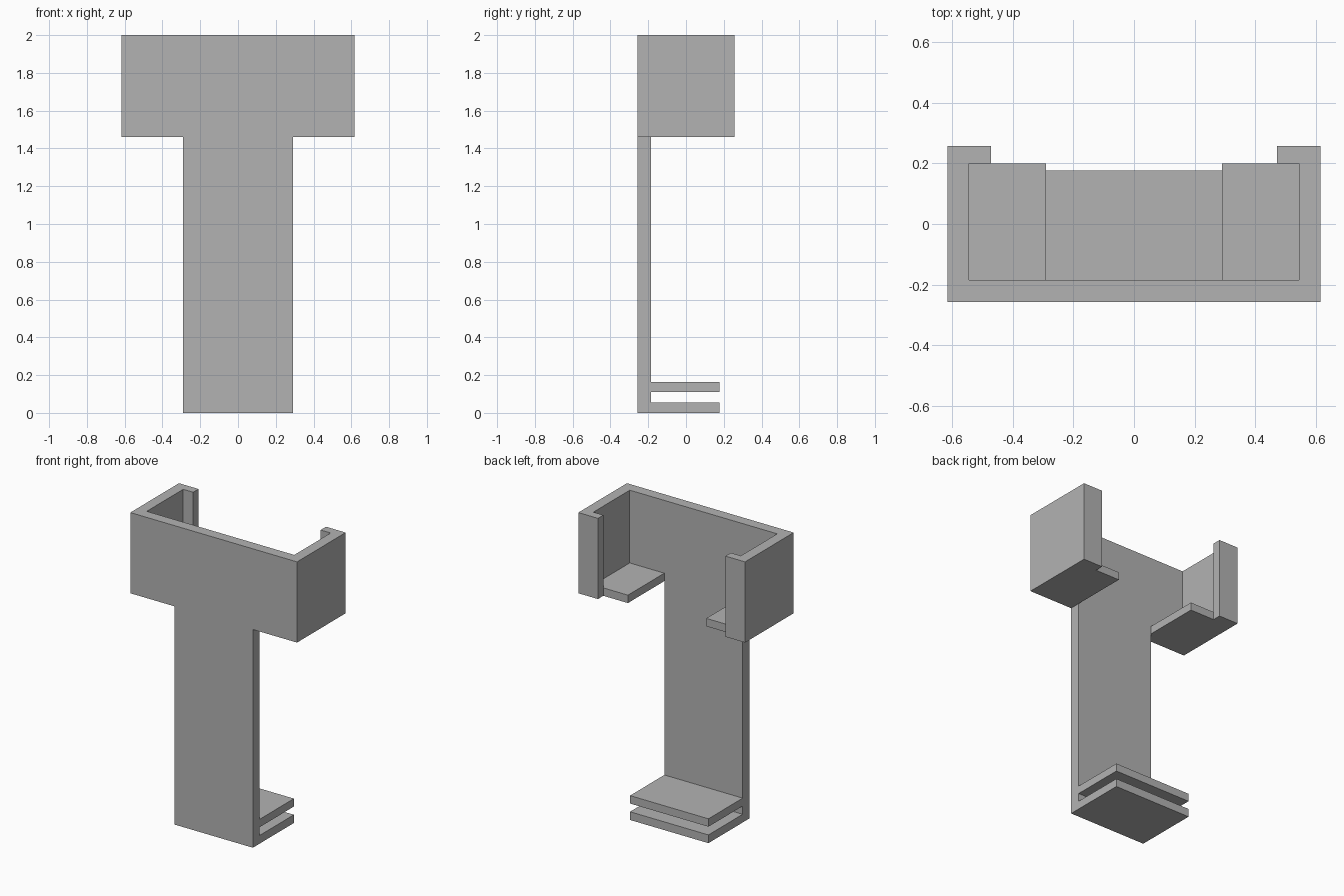
import bpy
import bmesh
from mathutils import Vector

cube = bpy.data.objects.get("Cube")
if cube:
    bpy.data.objects.remove(cube, do_unlink=True)

# Single plain grey
grey = bpy.data.materials.new("plain_grey")
grey.use_nodes = True
colour = (0.45, 0.45, 0.45, 1)
grey.diffuse_color = colour
grey.node_tree.nodes["Principled BSDF"].inputs["Base Color"].default_value = colour


def prism(name, outline, offset):
    """Extrude a closed outline along an offset vector."""
    bm = bmesh.new()
    face = bm.faces.new([bm.verts.new(p) for p in outline])
    grown = bmesh.ops.extrude_face_region(bm, geom=[face], use_keep_orig=True)
    moved = [v for v in grown["geom"] if isinstance(v, bmesh.types.BMVert)]
    bmesh.ops.translate(bm, verts=moved, vec=Vector(offset))
    bmesh.ops.recalc_face_normals(bm, faces=bm.faces)
    mesh = bpy.data.meshes.new(name)
    bm.to_mesh(mesh)
    bm.free()
    mesh.materials.append(grey)
    obj = bpy.data.objects.new(name, mesh)
    bpy.context.collection.objects.link(obj)
    return obj


FRONT, INNER, SHELF_END = -0.257, -0.185, 0.177
HALF, STEM, POCKET = 0.617, 0.29, 0.546
BASE, TOP = 1.46, 2.0
LIP, BACK = 0.2, 0.257

# Upper cradle: front wall, side walls and inward back lips
right_half = [(HALF, FRONT), (HALF, BACK), (0.472, BACK),
              (0.472, LIP), (POCKET, LIP), (POCKET, INNER)]
plan = right_half + [(-x, y) for x, y in reversed(right_half)]
prism("upper_cradle", [(x, y, BASE) for x, y in plan], (0, 0, TOP - BASE))

# Ledges in the bottom corners of the cradle
for side, name in ((1, "left_ledge"), (-1, "right_ledge")):
    corners = [(STEM, INNER), (POCKET, INNER), (POCKET, LIP), (STEM, LIP)]
    prism(name, [(side * x, y, BASE) for x, y in corners], (0, 0, 0.053))

# Stem plate with two shelves at its foot
profile = [(FRONT, 0), (SHELF_END, 0), (SHELF_END, 0.055), (INNER, 0.055),
           (INNER, 0.11), (SHELF_END, 0.11), (SHELF_END, 0.163),
           (INNER, 0.163), (INNER, BASE), (FRONT, BASE)]
prism("stem_with_shelves", [(-STEM, y, z) for y, z in profile], (2 * STEM, 0, 0))
